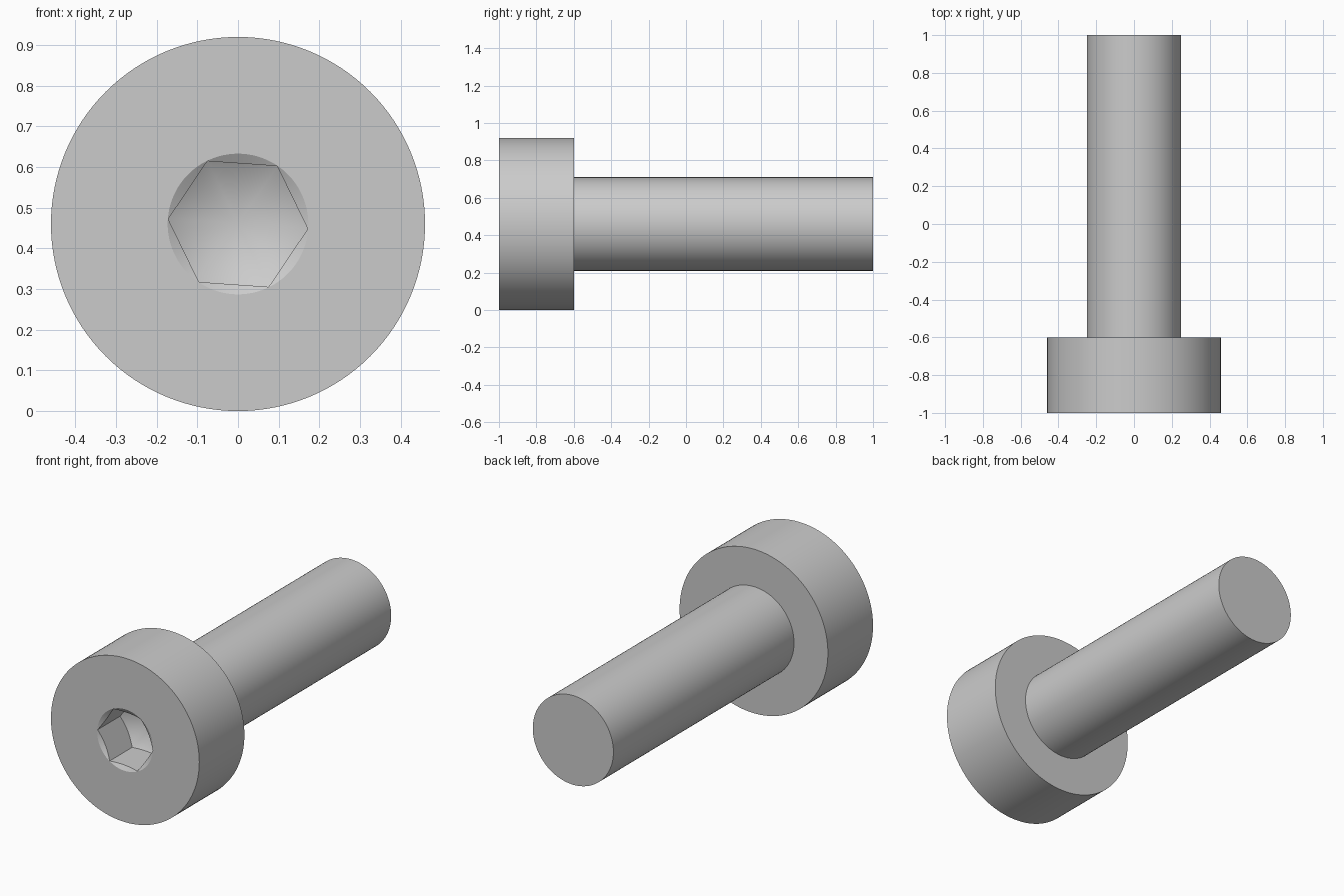
import bpy, bmesh
from math import sin, cos, pi, radians, tan

if "Cube" in bpy.data.objects:
    bpy.data.objects.remove(bpy.data.objects["Cube"])

AXIS_Z = 0.46          # height of the screw axis
HEX_R = 0.172          # socket corner radius
FLOOR_Y = -0.80        # depth where the socket corners meet the drill cone
SLOPE = tan(radians(30))


def lathe(name, profile, sides=128, phase=0.0):
    """Revolve (radius, y) points around the screw axis into a closed solid."""
    bm = bmesh.new()
    rings = []
    for r, y in profile:
        n = 1 if r == 0 else sides
        rings.append([bm.verts.new((r * cos(phase + 2 * pi * i / sides), y,
                                    AXIS_Z + r * sin(phase + 2 * pi * i / sides)))
                      for i in range(n)])
    for a, b in zip(rings, rings[1:]):
        for i in range(sides):
            j = (i + 1) % sides
            quad = [a[i % len(a)], a[j % len(a)], b[j % len(b)], b[i % len(b)]]
            bm.faces.new(list(dict.fromkeys(quad)))
    for ring in (rings[0], rings[-1]):
        if len(ring) > 1:
            bm.faces.new(ring)
    bmesh.ops.recalc_face_normals(bm, faces=bm.faces)
    mesh = bpy.data.meshes.new(name)
    bm.to_mesh(mesh)
    bm.free()
    obj = bpy.data.objects.new(name, mesh)
    bpy.context.collection.objects.link(obj)
    return obj


def boolean(target, cutter, operation):
    """Apply a boolean and discard the cutter."""
    mod = target.modifiers.new("cut", 'BOOLEAN')
    mod.object, mod.operation, mod.solver = cutter, operation, 'EXACT'
    bpy.context.view_layer.objects.active = target
    bpy.ops.object.modifier_apply(modifier=mod.name)
    bpy.data.objects.remove(cutter)


# Head and shank in one turned body
screw = lathe("socket_head_screw",
              [(0.46, -1.0), (0.46, -0.6), (0.25, -0.6), (0.25, 1.0)])

# Hexagonal socket with a drill-point floor
socket = lathe("socket_cutter", [(HEX_R, -1.1), (HEX_R, -0.6)], 6, radians(-4))
drill = lathe("drill_cutter", [(0.3, -1.1),
                               (0.3, FLOOR_Y - (0.3 - HEX_R) * SLOPE),
                               (0, FLOOR_Y + HEX_R * SLOPE)])
boolean(socket, drill, 'INTERSECT')
boolean(screw, socket, 'DIFFERENCE')

# Conical countersink at the socket mouth
mouth = 0.173
countersink = lathe("countersink_cutter", [(mouth + 0.05 / SLOPE, -1.05),
                                           (0, -1.0 + mouth * SLOPE)])
boolean(screw, countersink, 'DIFFERENCE')

# Smooth the round surfaces, keep the edges sharp
bpy.ops.object.select_all(action='DESELECT')
screw.select_set(True)
bpy.context.view_layer.objects.active = screw
bpy.ops.object.shade_smooth_by_angle(angle=radians(25))
